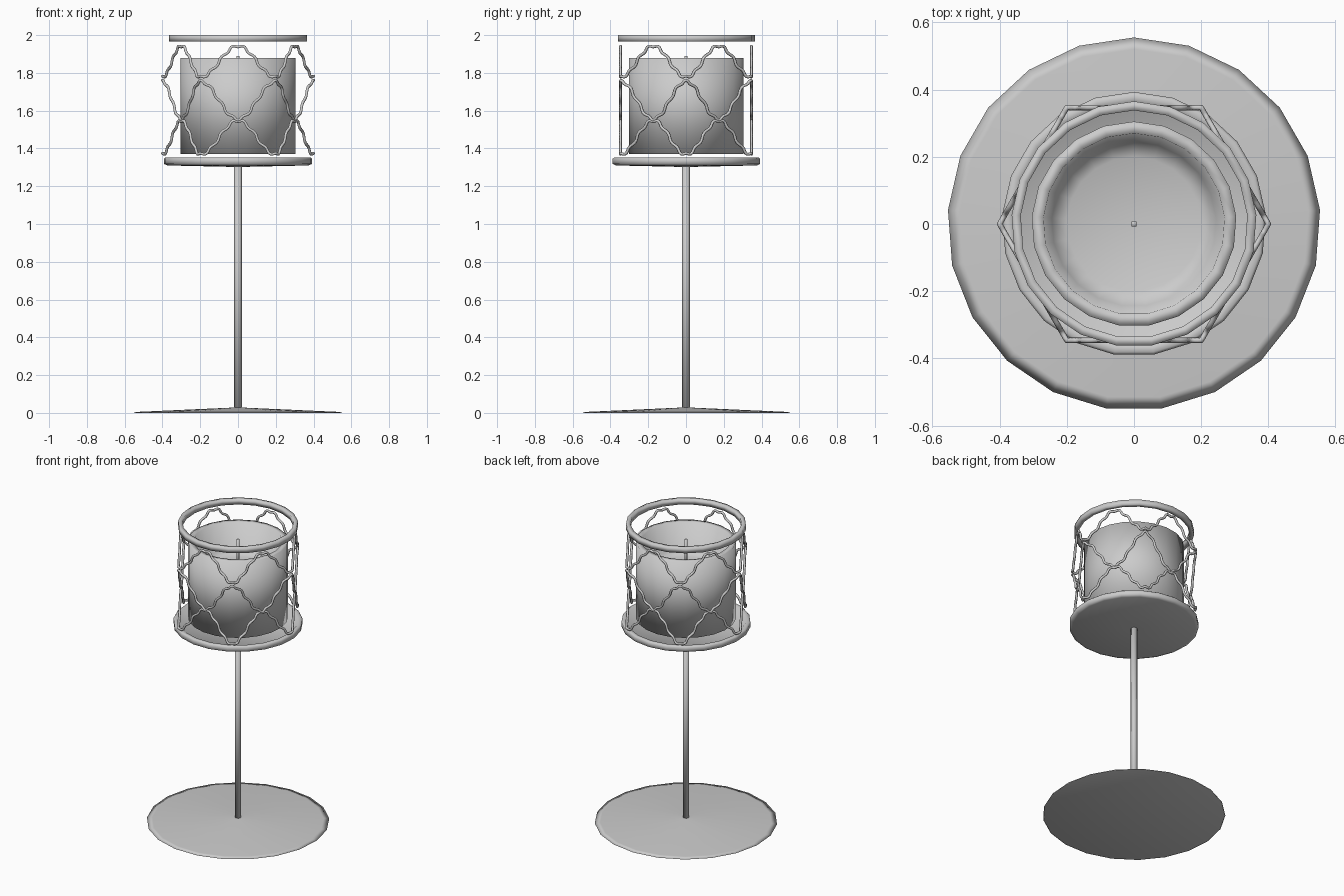
import bpy, bmesh, math
from math import pi, sin, cos
from mathutils import Vector

if "Cube" in bpy.data.objects:
    bpy.data.objects.remove(bpy.data.objects["Cube"])


def lathe(name, profile, sides=21, closed=False, start=pi / 2):
    """Revolve (radius, z) points about z, first vertex towards +y."""
    bm = bmesh.new()
    rings = [[bm.verts.new((r * cos(start + 2 * pi * i / sides),
                            r * sin(start + 2 * pi * i / sides), z))
              for i in range(sides)] for r, z in profile]
    pairs = list(zip(rings, rings[1:]))
    if closed:
        pairs.append((rings[-1], rings[0]))
    for a, b in pairs:
        for i in range(sides):
            j = (i + 1) % sides
            bm.faces.new((a[i], a[j], b[j], b[i]))
    bmesh.ops.remove_doubles(bm, verts=bm.verts, dist=1e-5)
    bmesh.ops.recalc_face_normals(bm, faces=bm.faces)
    for f in bm.faces:
        f.smooth = True
    me = bpy.data.meshes.new(name)
    bm.to_mesh(me)
    bm.free()
    ob = bpy.data.objects.new(name, me)
    bpy.context.collection.objects.link(ob)
    return ob


def wavy_wire(name, mid, amp, steps=24, radius=0.4, wire=0.008):
    """Closed rippled wire around a hexagon, one wave per flat side."""
    corners = [Vector((radius * cos(k * pi / 3), radius * sin(k * pi / 3), 0))
               for k in range(6)]
    pts = []
    for k in range(6):
        a, b = corners[k], corners[(k + 1) % 6]
        side = (b - a).normalized()
        for s in range(2 * steps):
            t = s / (2 * steps)
            p = a.lerp(b, t)
            p.z = mid - amp * cos(2 * pi * t)
            # small scallops at right angles to the wave
            slope = amp * 2 * pi * sin(2 * pi * t) / radius
            n = Vector((-slope, 1)).normalized()
            ripple = 0.006 * sin(2 * pi * 7 * t + pi / 2)
            p += side * n.x * ripple
            p.z += n.y * ripple
            pts.append(p)
    cu = bpy.data.curves.new(name, 'CURVE')
    cu.dimensions = '3D'
    cu.bevel_depth = wire
    cu.bevel_resolution = 1
    sp = cu.splines.new('POLY')
    sp.points.add(len(pts) - 1)
    for q, p in zip(sp.points, pts):
        q.co = (*p, 1)
    sp.use_cyclic_u = True
    tmp = bpy.data.objects.new(name + "_path", cu)
    bpy.context.collection.objects.link(tmp)
    dg = bpy.context.evaluated_depsgraph_get()
    me = bpy.data.meshes.new_from_object(tmp.evaluated_get(dg))
    bpy.data.objects.remove(tmp)
    for f in me.polygons:
        f.use_smooth = True
    ob = bpy.data.objects.new(name, me)
    bpy.context.collection.objects.link(ob)


# Foot: wide shallow cone
lathe("foot", [(0, 0.03), (0.03, 0.028), (0.52, 0.006), (0.555, 0.002), (0.55, 0), (0, 0)])

# Pole
lathe("pole", [(0, 0.01), (0.02, 0.01), (0.02, 1.315), (0, 1.315)], sides=8)

# Dish under the candle
lathe("dish", [(0, 1.303), (0.06, 1.303), (0.375, 1.31), (0.393, 1.318), (0.393, 1.345),
               (0.385, 1.352), (0.365, 1.35), (0.345, 1.33), (0, 1.325)])

# Hollow candle with a rounded rim and sunken top
lathe("candle", [(0, 1.37), (0.305, 1.37), (0.305, 1.88), (0.27, 1.88),
                 (0.245, 1.70), (0.20, 1.68), (0, 1.68)])

# Wick
lathe("wick", [(0, 1.67), (0.01, 1.67), (0.01, 1.89), (0, 1.89)], sides=4, start=pi / 4)

# Upper hoop
lathe("hoop", [(0.365, 1.965), (0.365, 2.0), (0.338, 2.0), (0.338, 1.965)], closed=True)

# Lattice: three wire waves, alternately flipped so they touch
wavy_wire("lattice_top", 1.86, 0.083)
wavy_wire("lattice_middle", 1.655, -0.1)
wavy_wire("lattice_bottom", 1.458, 0.09)
